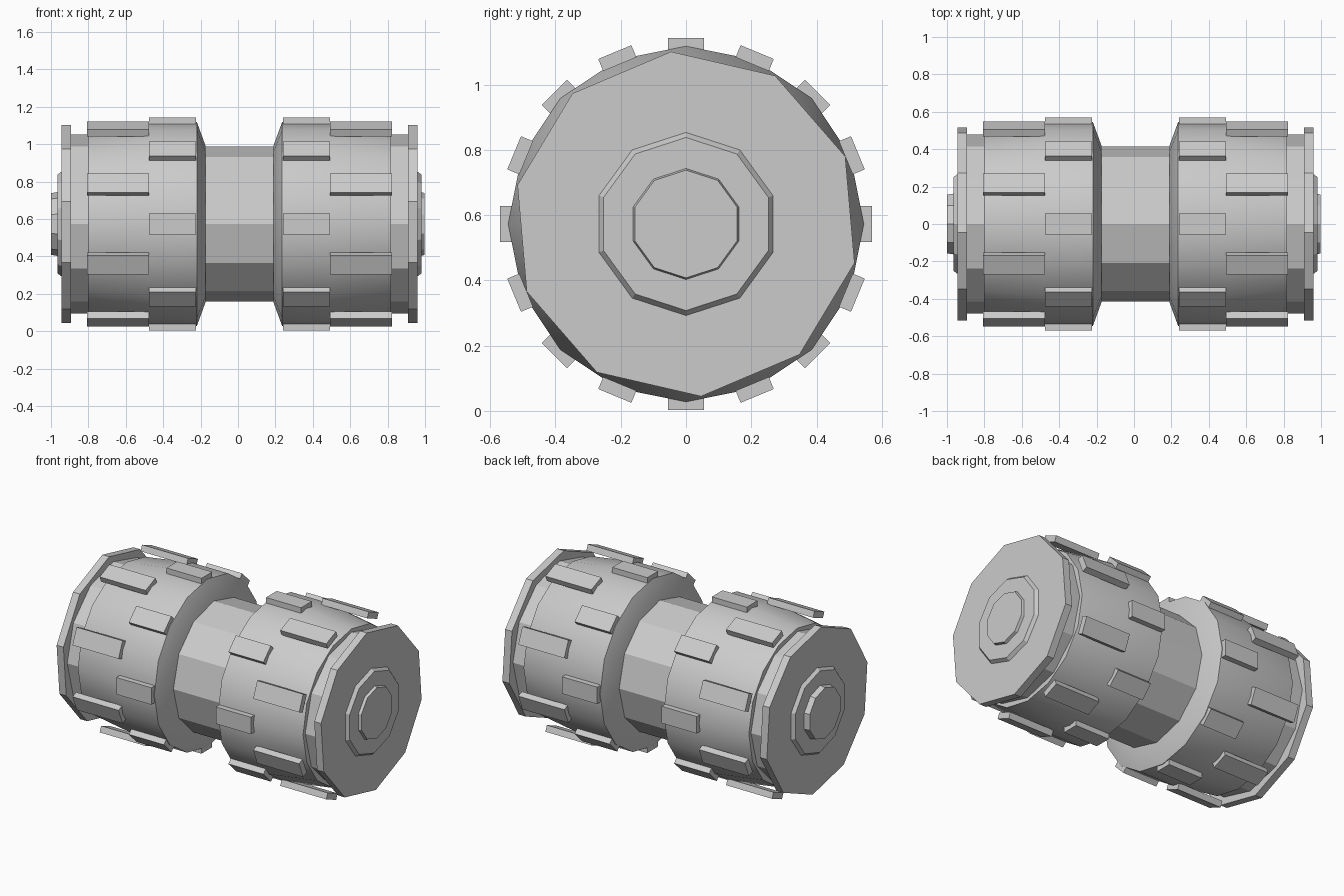
import bpy, bmesh
from math import radians, cos, sin, pi
from mathutils import Matrix, Vector

if "Cube" in bpy.data.objects:
    bpy.data.objects.remove(bpy.data.objects["Cube"])

AXIS_Z = 0.573   # height of the axle line
MID_X = 0.008    # mirror plane between the two wheels

metal = bpy.data.materials.new("plain_grey")
metal.use_nodes = True
GREY = (0.6, 0.6, 0.6, 1)
metal.diffuse_color = GREY
metal.node_tree.nodes["Principled BSDF"].inputs["Base Color"].default_value = GREY


def finish(name, bm, smooth=None):
    bmesh.ops.recalc_face_normals(bm, faces=bm.faces[:])
    mesh = bpy.data.meshes.new(name)
    bm.to_mesh(mesh)
    bm.free()
    mesh.materials.append(metal)
    obj = bpy.data.objects.new(name, mesh)
    obj.location = (MID_X, 0, AXIS_Z)
    bpy.context.collection.objects.link(obj)
    if smooth:
        bpy.ops.object.select_all(action='DESELECT')
        obj.select_set(True)
        bpy.context.view_layer.objects.active = obj
        bpy.ops.object.shade_smooth_by_angle(angle=radians(smooth))
    return obj


def lathe(name, profile, sides, phase=90, smooth=None):
    """Closed solid turned around the x axis from (x, radius) pairs."""
    bm = bmesh.new()
    rings = []
    for x, r in profile:
        angles = [radians(phase) + 2 * pi * i / sides for i in range(sides)]
        rings.append([bm.verts.new((x, r * cos(a), r * sin(a))) for a in angles])
    for a, b in zip(rings, rings[1:]):
        for i in range(sides):
            j = (i + 1) % sides
            bm.faces.new((a[i], a[j], b[j], b[i]))
    bm.faces.new(rings[0])
    bm.faces.new(rings[-1])
    return finish(name, bm, smooth)


def lugs(name, x0, x1, start):
    """Eight tread blocks spaced evenly around the drum."""
    bm = bmesh.new()
    for k in range(8):
        turn = Matrix.Rotation(radians(start + 45 * k), 4, 'X')
        place = Matrix.Translation(Vector(((x0 + x1) / 2, 0, 0.55)))
        size = Matrix.Diagonal((abs(x1 - x0), 0.11, 0.04, 1))
        bmesh.ops.create_cube(bm, size=1, matrix=turn @ place @ size)
    finish(name, bm)


# Central axle
lathe("axle", [(-0.2, 0.415), (0, 0.415), (0.2, 0.415)], 12)

for side, s, tip in (("left", 1, 0.99), ("right", -1, 1.008)):
    # Drum: sloped inner flank, straight band, tapered outer band
    lathe(side + "_drum",
          [(s * x, r) for x, r in ((0.182, 0.42), (0.228, 0.545), (0.482, 0.545),
                                   (0.81, 0.5))], 16, 90, 30)
    # Neck and end cap
    lathe(side + "_neck", [(s * 0.8, 0.478), (s * 0.91, 0.478)], 12)
    lathe(side + "_end_cap", [(s * 0.902, 0.53), (s * 0.951, 0.53)], 10, 95)
    # Stepped hub
    lathe(side + "_hub", [(s * 0.945, 0.285), (s * 0.972, 0.265)], 10)
    lathe(side + "_hub_boss", [(s * 0.965, 0.172), (s * tip, 0.165)], 10)
    # Tread blocks in two staggered rows
    lugs(side + "_inner_lugs", s * 0.232, s * 0.484, 0)
    lugs(side + "_outer_lugs", s * 0.484, s * 0.815, 22.5)
